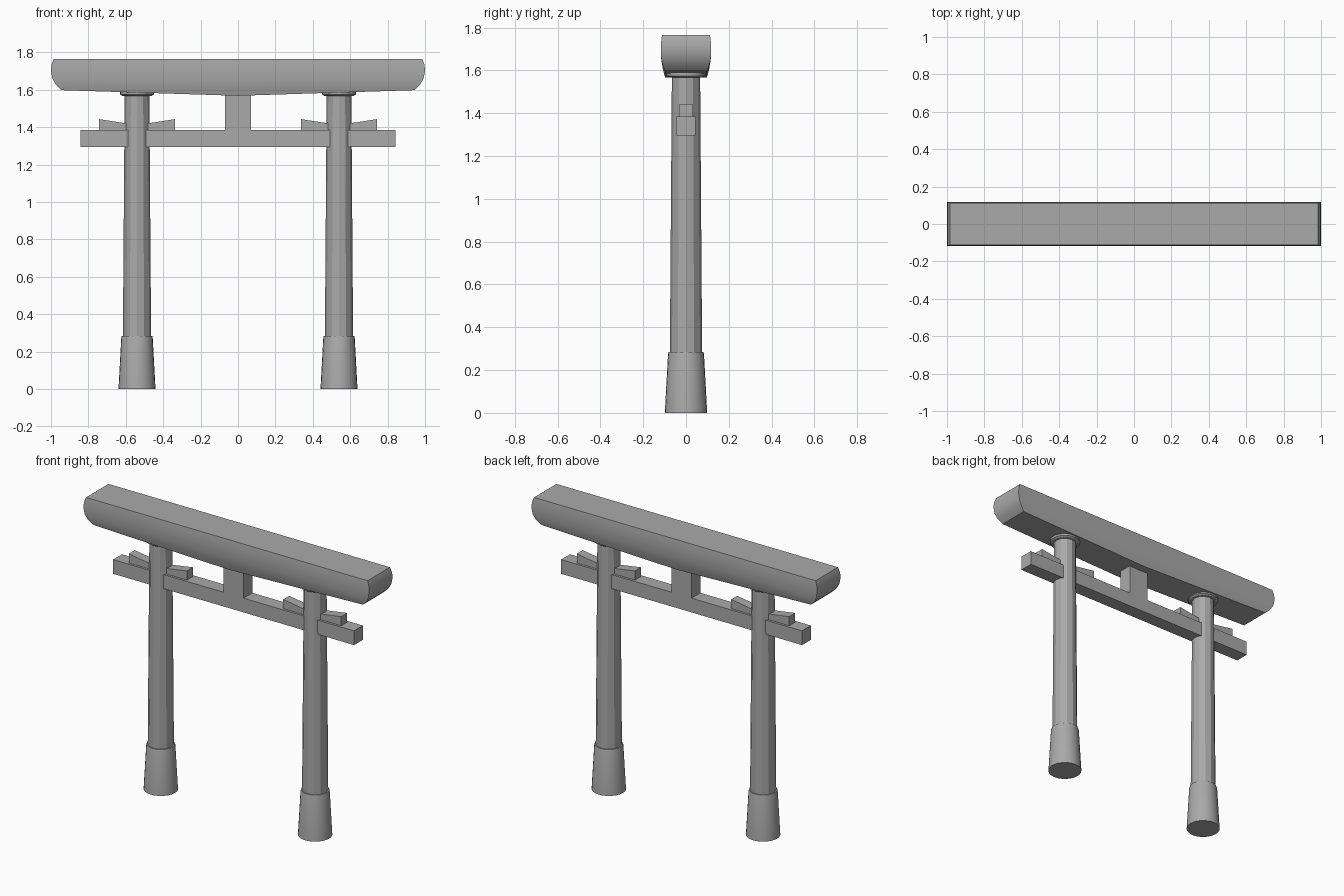
import bpy
import bmesh
from math import radians, tau, cos, sin

if "Cube" in bpy.data.objects:
    bpy.data.objects.remove(bpy.data.objects["Cube"], do_unlink=True)

GREY = (0.4, 0.4, 0.4, 1)
stone = bpy.data.materials.new("stone grey")
stone.use_nodes = True
stone.diffuse_color = GREY
stone.node_tree.nodes["Principled BSDF"].inputs["Base Color"].default_value = GREY


def finish(name, bm, smooth=None):
    """Turn a bmesh into a named stone object."""
    bmesh.ops.recalc_face_normals(bm, faces=bm.faces)
    mesh = bpy.data.meshes.new(name)
    bm.to_mesh(mesh)
    bm.free()
    mesh.materials.append(stone)
    obj = bpy.data.objects.new(name, mesh)
    bpy.context.collection.objects.link(obj)
    if smooth:
        bpy.ops.object.select_all(action="DESELECT")
        obj.select_set(True)
        bpy.context.view_layer.objects.active = obj
        bpy.ops.object.shade_smooth_by_angle(angle=radians(smooth))
    return obj


def loft(name, rings, smooth=None):
    """Skin a stack of closed rings and cap both ends."""
    bm = bmesh.new()
    loops = [[bm.verts.new(p) for p in ring] for ring in rings]
    for a, b in zip(loops, loops[1:]):
        for i in range(len(a)):
            j = (i + 1) % len(a)
            bm.faces.new((a[i], a[j], b[j], b[i]))
    for end in (loops[0], loops[-1]):
        n = len(end)
        if n == 6:  # beam rings fold at the middle
            bm.faces.new((end[0], end[1], end[4], end[5]))
            bm.faces.new((end[1], end[2], end[3], end[4]))
        else:
            bm.faces.new(end)
    return finish(name, bm, smooth)


def turned(name, x, profile, sides, smooth=None):
    """Lathe a (radius, height) profile around a vertical axis at x."""
    rings = [[(x + r * cos(tau * i / sides), r * sin(tau * i / sides), z)
              for i in range(sides)] for r, z in profile]
    return loft(name, rings, smooth)


def slab(name, outline, half_depth):
    """Extrude an x-z outline symmetrically along y."""
    return loft(name, [[(x, y, z) for x, z in outline]
                       for y in (-half_depth, half_depth)])


def box(name, half_x, z0, z1, half_depth):
    return slab(name, [(-half_x, z0), (half_x, z0), (half_x, z1), (-half_x, z1)],
                half_depth)


# Top beam: rounded ends and sides, underside dipping toward the middle
beam = [(0.985, 0.112, 1.766, 1.766), (0.997, 0.116, 1.735, 1.735),
        (1.0, 0.117, 1.70, 1.70), (0.992, 0.116, 1.66, 1.655),
        (0.972, 0.109, 1.625, 1.61), (0.943, 0.098, 1.598, 1.568)]
loft("top_beam", [[(-hx, -hy, ze), (0, -hy, zc), (hx, -hy, ze),
                   (hx, hy, ze), (0, hy, zc), (-hx, hy, ze)]
                  for hx, hy, ze, zc in beam], smooth=35)

# Lower tie beam and the strut above it
box("tie_beam", 0.843, 1.295, 1.385, 0.044)
box("centre_strut", 0.07, 1.385, 1.58, 0.044)

# Pillars with flared sleeves, cap discs and paired wedges
for side, s in (("left", 1), ("right", -1)):
    x = s * 0.54
    turned(side + "_pillar", x, [(0.076, 0.2), (0.066, 1.58)], 12)
    turned(side + "_sleeve", x, [(0.099, 0), (0.084, 0.275), (0.081, 0.285)], 24, 35)
    turned(side + "_cap", x, [(0.08, 1.568), (0.09, 1.575), (0.09, 1.596)], 24, 35)
    for where, d in (("outer", s), ("inner", -s)):
        slab(f"{side}_{where}_wedge",
             [(x, 1.385), (x + d * 0.203, 1.385),
              (x + d * 0.203, 1.443), (x, 1.412)], 0.03)
